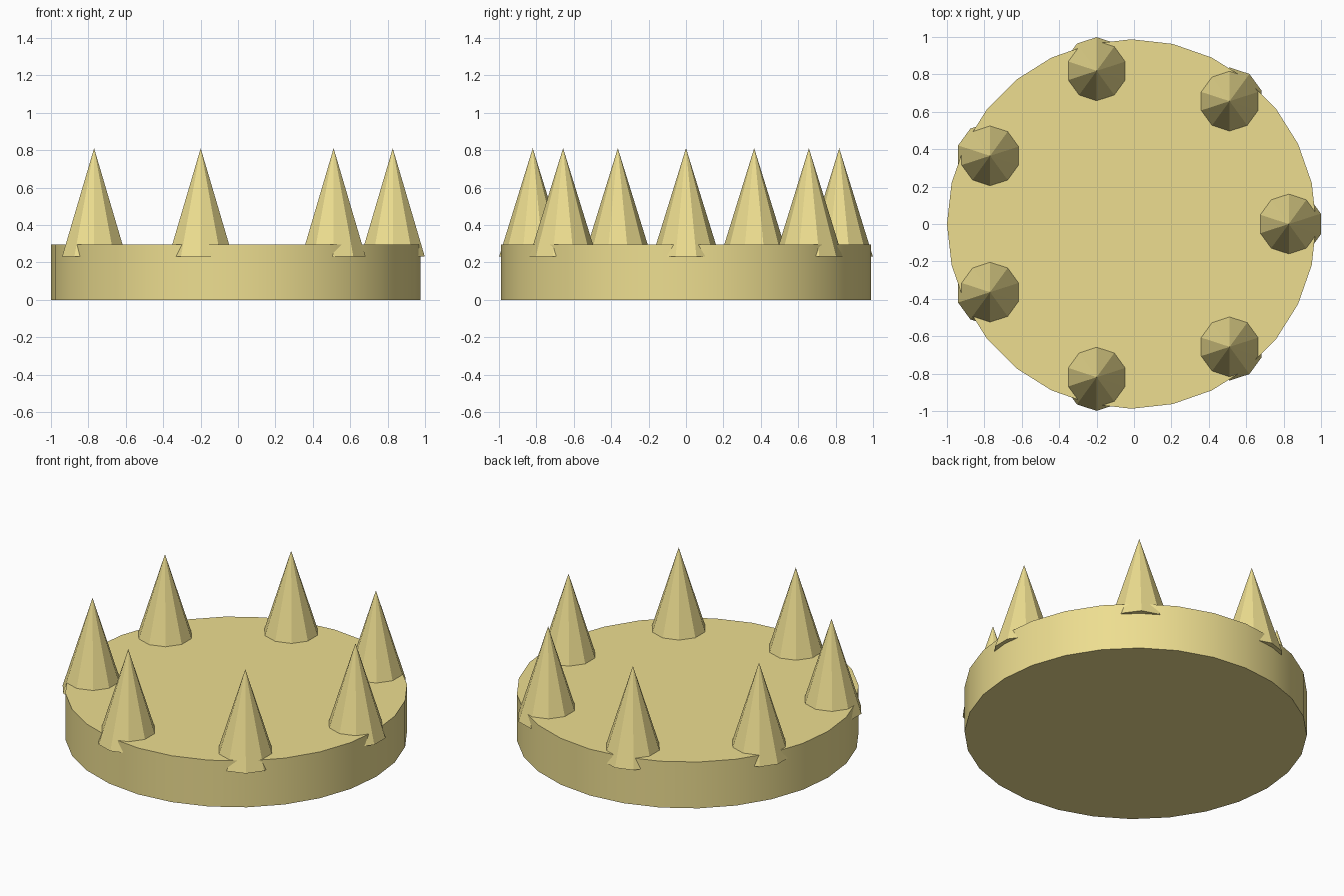
import bpy
from math import cos, sin, pi, radians

if "Cube" in bpy.data.objects:
    bpy.data.objects.remove(bpy.data.objects["Cube"])

CX = -0.0125          # ring centre, balances the seven-fold layout
DISC_R, DISC_H = 0.9875, 0.295
RING_R, SPIKES = 0.84, 7
SPIKE_R, SPIKE_BASE, SPIKE_TIP = 0.18, 0.23, 0.81

mat = bpy.data.materials.new("pale_gold")
mat.diffuse_color = (0.85, 0.73, 0.28, 1)
mat.use_nodes = True
mat.node_tree.nodes["Principled BSDF"].inputs["Base Color"].default_value = mat.diffuse_color


def finish(name):
    obj = bpy.context.object
    obj.name = name
    obj.data.materials.append(mat)
    return obj


# Round base disc
bpy.ops.mesh.primitive_cylinder_add(vertices=28, radius=DISC_R, depth=DISC_H,
                                    location=(CX, 0, DISC_H / 2))
finish("base_disc")
bpy.ops.object.shade_smooth_by_angle(angle=radians(30))

# Ring of ten-sided spikes, sunk into the disc and slightly overhanging its rim
for i in range(SPIKES):
    a = 2 * pi * i / SPIKES
    bpy.ops.mesh.primitive_cone_add(
        vertices=10, radius1=SPIKE_R, radius2=0, depth=SPIKE_TIP - SPIKE_BASE,
        location=(CX + RING_R * cos(a), RING_R * sin(a),
                  (SPIKE_BASE + SPIKE_TIP) / 2))
    finish(f"spike_{i + 1}")
